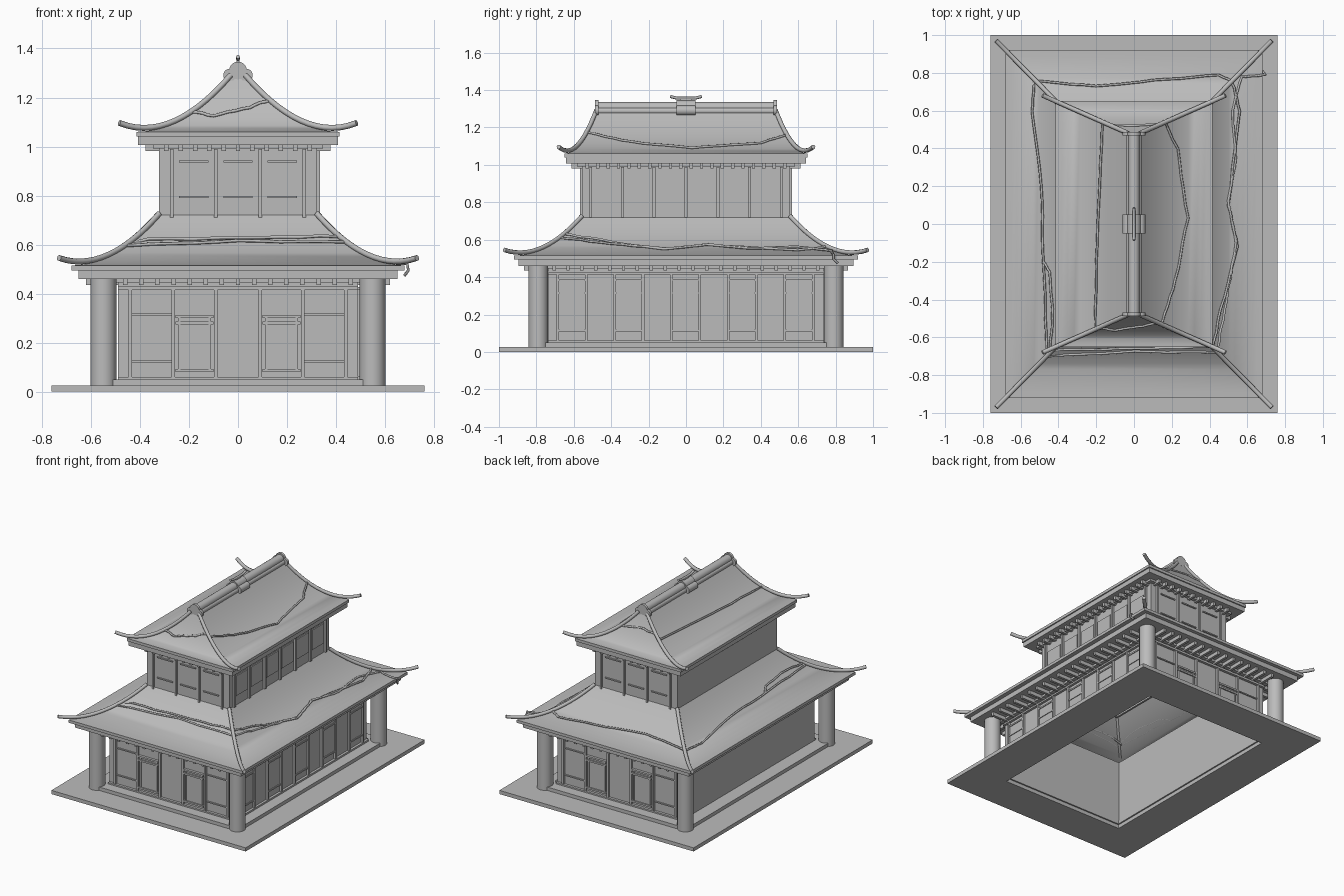
import bpy, bmesh, math, random
from mathutils import Vector

random.seed(4)
cube = bpy.data.objects.get("Cube")
if cube:
    bpy.data.objects.remove(cube)

grey = bpy.data.materials.new("plain_grey")
grey.use_nodes = True
tone = (0.5, 0.5, 0.5, 1)
grey.diffuse_color = tone
grey.node_tree.nodes["Principled BSDF"].inputs["Base Color"].default_value = tone


def finish(name, bm, smooth=False):
    bmesh.ops.recalc_face_normals(bm, faces=bm.faces)
    mesh = bpy.data.meshes.new(name)
    bm.to_mesh(mesh)
    bm.free()
    mesh.materials.append(grey)
    obj = bpy.data.objects.new(name, mesh)
    bpy.context.collection.objects.link(obj)
    if smooth:
        bpy.ops.object.select_all(action='DESELECT')
        obj.select_set(True)
        bpy.context.view_layer.objects.active = obj
        bpy.ops.object.shade_smooth_by_angle(angle=math.radians(35))
    return obj


def boxes(name, items):
    """Each item is (x0, x1, y0, y1, z0, z1)."""
    bm = bmesh.new()
    for x0, x1, y0, y1, z0, z1 in items:
        made = bmesh.ops.create_cube(bm, size=1)["verts"]
        bmesh.ops.scale(bm, verts=made, vec=(abs(x1 - x0), abs(y1 - y0), z1 - z0))
        bmesh.ops.translate(bm, verts=made, vec=((x0 + x1) / 2, (y0 + y1) / 2, (z0 + z1) / 2))
    return finish(name, bm)


def loft(name, rings, closed=False, smooth=False):
    """Bridge rectangles given as (half_x, half_y, z)."""
    bm = bmesh.new()
    loops = [[bm.verts.new((sx * x, sy * y, z)) for sx, sy in
              ((-1, -1), (1, -1), (1, 1), (-1, 1))] for x, y, z in rings]
    pairs = list(zip(loops, loops[1:]))
    if closed:
        pairs.append((loops[-1], loops[0]))
    for a, b in pairs:
        for i in range(4):
            j = (i + 1) % 4
            bm.faces.new((a[i], a[j], b[j], b[i]))
    return finish(name, bm, smooth)


def frame(name, outer, inner, z0, z1):
    return loft(name, [(*outer, z0), (*outer, z1), (*inner, z1), (*inner, z0)], closed=True)


def on_side(side, u0, u1, d0, d1, z0, z1):
    """Place a box on a wall: u runs along it, d is distance from the middle."""
    if side in ("front", "back"):
        k = -1 if side == "front" else 1
        return (u0, u1, k * d0, k * d1, z0, z1)
    k = -1 if side == "right" else 1
    return (k * d0, k * d1, u0, u1, z0, z1)


def tube(name, points, radius, sides=2):
    data = bpy.data.curves.new(name, 'CURVE')
    data.dimensions = '3D'
    data.bevel_depth = radius
    data.bevel_resolution = sides
    data.use_fill_caps = True
    line = data.splines.new('POLY')
    line.points.add(len(points) - 1)
    for p, co in zip(line.points, points):
        p.co = (*co, 1)
    data.materials.append(grey)
    obj = bpy.data.objects.new(name, data)
    bpy.context.collection.objects.link(obj)


def cylinder(name, radius, start, end, sides=24):
    start, end = Vector(start), Vector(end)
    bm = bmesh.new()
    bmesh.ops.create_cone(bm, cap_ends=True, segments=sides, radius1=radius, radius2=radius,
                          depth=(end - start).length)
    obj = finish(name, bm, True)
    obj.rotation_euler = (end - start).to_track_quat('Z', 'Y').to_euler()
    obj.location = (start + end) / 2


# Base and corner columns
frame("base_slab", (0.76, 1.0), (0.48, 0.73), 0, 0.026)
frame("floor_step", (0.585, 0.825), (0.47, 0.72), 0.026, 0.05)
for sx in (-1, 1):
    for sy in (-1, 1):
        cylinder("corner_column", 0.053, (sx * 0.549, sy * 0.79, 0.026), (sx * 0.549, sy * 0.79, 0.475))

# Walls
frame("lower_wall", (0.49, 0.735), (0.475, 0.72), 0.05, 0.47)
frame("upper_wall", (0.322, 0.557), (0.31, 0.545), 0.70, 1.02)

# Lower wall panelling on the short sides
parts = []
edges = (-0.44, -0.265, -0.09, 0.09, 0.265, 0.44)
for side in ("front", "back"):
    for u in edges:
        parts.append(on_side(side, u - 0.007, u + 0.007, 0.735, 0.75, 0.05, 0.425))
    parts.append(on_side(side, -0.49, 0.49, 0.735, 0.753, 0.415, 0.43))
    parts.append(on_side(side, -0.49, 0.49, 0.735, 0.753, 0.05, 0.06))
    for i, (a, b) in enumerate(zip(edges, edges[1:])):
        if i % 2:
            parts.append(on_side(side, a + 0.02, b - 0.02, 0.735, 0.744, 0.08, 0.31))
            for z in (0.08, 0.275, 0.3):
                parts.append(on_side(side, a + 0.01, b - 0.01, 0.735, 0.753, z, z + 0.012))
            for u in (a + 0.02, b - 0.03):
                parts.append(on_side(side, u, u + 0.01, 0.735, 0.75, 0.08, 0.31))
        elif i != 2:
            for z in (0.12, 0.31):
                parts.append(on_side(side, a, b, 0.735, 0.743, z, z + 0.008))
# Lower wall panelling on the detailed long side
edges = [-0.685 + 0.1517 * i for i in range(10)]
for u in edges:
    parts.append(on_side("left", u - 0.007, u + 0.007, 0.49, 0.505, 0.05, 0.425))
for z in (0.05, 0.415):
    parts.append(on_side("left", -0.735, 0.735, 0.49, 0.507, z, z + 0.012))
for a, b in list(zip(edges, edges[1:]))[::2]:
    parts.append(on_side("left", a + 0.01, b - 0.01, 0.49, 0.497, 0.11, 0.39))
    for z in (0.11, 0.31, 0.38):
        parts.append(on_side("left", a, b, 0.49, 0.502, z, z + 0.01))
boxes("lower_panelling", parts)

# Upper wall panelling
parts = []
edges = (-0.27, -0.09, 0.09, 0.27)
for side in ("front", "back"):
    for u in edges:
        parts.append(on_side(side, u - 0.007, u + 0.007, 0.557, 0.568, 0.71, 0.99))
    for a, b in zip(edges, edges[1:]):
        for z in (0.79, 0.935):
            parts.append(on_side(side, a + 0.03, b - 0.03, 0.557, 0.565, z, z + 0.008))
for i in range(7):
    u = -0.51 + 0.17 * i
    parts.append(on_side("left", u - 0.008, u + 0.008, 0.322, 0.335, 0.72, 0.99))
    if i < 6:
        parts.append(on_side("left", u + 0.02, u + 0.15, 0.322, 0.33, 0.79, 0.93))
boxes("upper_panelling", parts)


# Eave frames and rafters
def eaves(name, wall, reach, z, count_x, count_y):
    wx, wy = wall
    frame(name + "_eave_board", (wx + reach + 0.03, wy + reach + 0.03), (wx - 0.01, wy - 0.01),
          z + 0.025, z + 0.06)
    frame(name + "_wall_beam", (wx + 0.025, wy + 0.025), (wx - 0.01, wy - 0.01), z + 0.01, z + 0.03)
    items = []
    for sides, count, half, d in ((("front", "back"), count_x, wx, wy), (("left", "right"), count_y, wy, wx)):
        for side in sides:
            for i in range(count):
                u = (half - 0.03) * (2 * i / (count - 1) - 1)
                items.append(on_side(side, u - 0.009, u + 0.009, d, d + reach, z, z + 0.026))
    boxes(name + "_rafters", items)


eaves("lower", (0.49, 0.735), 0.13, 0.435, 15, 20)
eaves("upper", (0.322, 0.557), 0.055, 0.982, 11, 20)


# Curved hipped roofs, hip ridges and the vines lying on them
class Roof:
    def __init__(self, name, top, eave, rim):
        self.top, self.eave = top, eave
        rings = [self.ring(i / 12) for i in range(13)]
        x, y, z = eave
        rings += [(x, y, z - rim), (x - 0.08, y - 0.08, z - rim)]
        loft(name, rings, smooth=True)

    def ring(self, s):
        x, y, z = (a + (b - a) * s for a, b in zip(self.top, self.eave))
        return x, y, self.eave[2] + (self.top[2] - self.eave[2]) * (1 - s) ** 2

    def height(self, x, y):
        s = max((abs(v) - a) / (b - a) for v, a, b in zip((x, y), self.top, self.eave))
        return self.ring(min(max(s, 0), 1))[2]

    def hips(self, name, reach):
        for sx in (-1, 1):
            for sy in (-1, 1):
                path = []
                for i in range(15):
                    s = reach * i / 14
                    x, y, z = self.ring(s)
                    path.append((sx * x, sy * y, z + 0.006 + 0.012 * s ** 4))
                tube(name, path, 0.012)

    def vine(self, name, points):
        path = []
        for a, b in zip(points, points[1:]):
            for k in range(5):
                x, y = (a[i] + (b[i] - a[i]) * k / 5 + random.uniform(-0.003, 0.003) for i in (0, 1))
                path.append((x, y, self.height(x, y) + 0.007))
        x, y = points[-1]
        path.append((x, y, self.height(x, y) + 0.007))
        if abs(x) > self.eave[0]:
            path += [(x + 0.005, y, self.eave[2] - 0.02), (x - 0.01, y + 0.02, self.eave[2] - 0.04)]
        tube(name, path, 0.0065, 1)


lower = Roof("lower_roof", (0.322, 0.557, 0.72), (0.68, 0.92, 0.515), 0.02)
upper = Roof("upper_roof", (0.03, 0.48, 1.285), (0.415, 0.65, 1.06), 0.02)
lower.hips("lower_hip_ridge", 1.14)
upper.hips("upper_hip_ridge", 1.18)
lower.vine("long_vine", [(-.46, -.67), (-.48, -.2), (-.49, .2), (-.54, .6), (-.53, .76), (-.2, .73),
                         (.1, .76), (.45, .79), (.52, .75), (.56, .6), (.5, .1), (.55, -.12),
                         (.46, -.45), (.42, -.65), (0, -.66), (-.46, -.67)])
lower.vine("hooked_vine", [(-.48, -.2), (-.45, -.25), (-.43, -.5), (-.45, -.7), (0, -.675), (.44, -.68),
                           (.49, -.4), (.54, -.1), (.5, .12), (.54, .35), (.52, .6), (.57, .78), (.69, .79)])
upper.vine("upper_vine", [(-.17, .53), (-.19, 0), (-.21, -.55), (-.1, -.565), (.05, -.54), (.15, -.52),
                          (.22, -.3), (.285, .03), (.23, .4), (.17, .53), (0, .52), (-.17, .53)])

# Main ridge with lobed ends, centre sleeve and crest
for x, z, r in ((0, 1.306, 0.03), (-0.022, 1.288, 0.018), (0.022, 1.288, 0.018)):
    cylinder("main_ridge", r, (x, -0.47, z), (x, 0.47, z))
for name, y0, y1 in (("ridge_end", -0.486, -0.468), ("ridge_sleeve", -0.05, 0.05), ("ridge_end", 0.468, 0.486)):
    for x, z, r in ((0, 1.31, 0.036), (-0.034, 1.291, 0.026), (0.034, 1.291, 0.026)):
        cylinder(name, r, (x, y0, z), (x, y1, z))
boxes("crest_post", [(-0.006, 0.006, -0.03, 0.03, 1.335, 1.355)])
tube("crest", [(0, -0.085, 1.366), (0, -0.05, 1.357), (0, 0.05, 1.357), (0, 0.085, 1.366)], 0.008)
